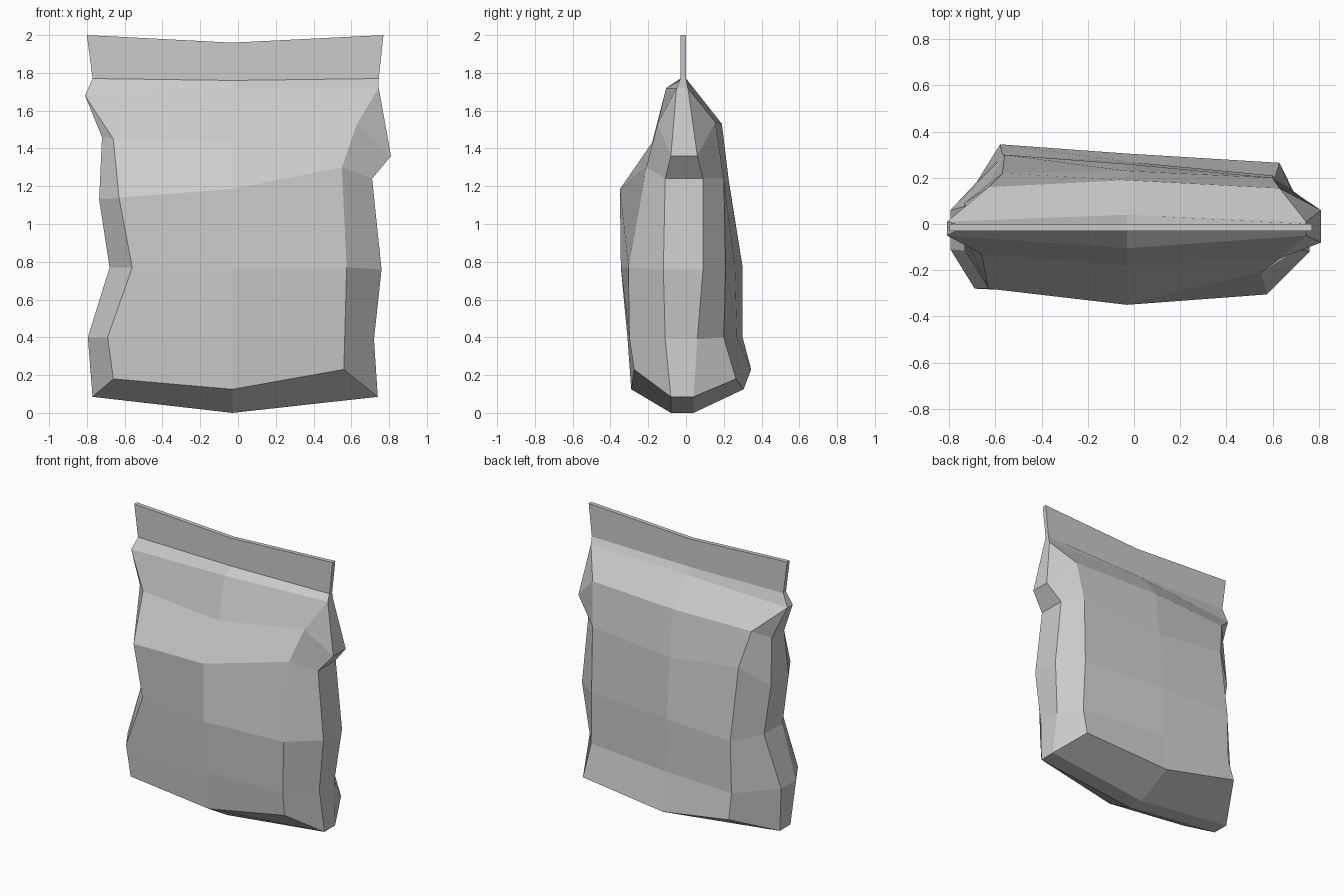
import bpy
import bmesh

default_cube = bpy.data.objects.get("Cube")
if default_cube:
    bpy.data.objects.remove(default_cube, do_unlink=True)


def flat_material(name, value):
    """Make a plain grey material."""
    mat = bpy.data.materials.new(name)
    mat.use_nodes = True
    colour = (value, value, value, 1)
    mat.diffuse_color = colour
    shader = next(n for n in mat.node_tree.nodes if n.type == "BSDF_PRINCIPLED")
    shader.inputs["Base Color"].default_value = colour
    shader.inputs["Roughness"].default_value = 0.8
    return mat


# Crumpled side outlines, listed from the base to the sealed top (x, z)
left_edge = [(.74, .085), (.72, .39), (.76, .76), (.71, 1.24),
             (.81, 1.36), (.745, 1.72), (.745, 1.77), (.77, 2)]
right_edge = [(-.77, .085), (-.795, .4), (-.68, .77), (-.735, 1.13),
              (-.72, 1.46), (-.81, 1.68), (-.77, 1.77), (-.8, 2)]

# Depth of the narrow side strips, front and back
edge_front = [-.08, -.11, -.12, -.11, -.08, -.05, -.03, -.03]
edge_back = [.04, .06, .09, .09, .06, .01, 0, 0]

# Vertical creases where the broad panels meet the sides (x, y, z)
front_left_crease = [(.56, -.275, .23), (.565, -.3, .4), (.575, -.305, .77),
                     (.55, -.21, 1.3), (.63, -.15, 1.53)]
front_right_crease = [(-.66, -.27, .18), (-.69, -.28, .4), (-.56, -.28, .77),
                      (-.63, -.28, 1.14), (-.66, -.13, 1.45)]
back_left_crease = [(.63, .265, .18), (.61, .2, .4), (.6, .21, .77),
                    (.6, .2, 1.24), (.63, .155, 1.54)]
back_right_crease = [(-.58, .345, .23), (-.57, .3, .4), (-.56, .3, .77),
                     (-.57, .22, 1.27), (-.63, .16, 1.52)]

# Centre lines of the front and back panels (y, z)
front_centre = [(-.08, 0), (-.29, .125), (-.31, .4), (-.345, .77), (-.35, 1.185),
                (-.18, 1.43), (-.105, 1.72), (-.03, 1.76), (-.03, 1.96)]
back_centre = [(.04, 0), (.305, .125), (.27, .4), (.26, .77), (.23, 1.2),
               (.19, 1.53), (.04, 1.72), (0, 1.76), (0, 1.96)]


def side_column(edge, depths):
    """Side strip column; its base point serves both lowest rings."""
    column = [(x, y, z) for (x, z), y in zip(edge, depths)]
    return column[:1] + column


def crease_column(crease, side):
    """Crease column that runs into the side at the base and the seal."""
    return side[:1] + crease + side[len(crease) + 1:]


def centre_column(profile):
    return [(-.03, y, z) for y, z in profile]


left_front = side_column(left_edge, edge_front)
left_back = side_column(left_edge, edge_back)
right_front = side_column(right_edge, edge_front)
right_back = side_column(right_edge, edge_back)

# Columns in order around the bag
columns = [
    left_front,
    crease_column(front_left_crease, left_front),
    centre_column(front_centre),
    crease_column(front_right_crease, right_front),
    right_front,
    right_back,
    crease_column(back_right_crease, right_back),
    centre_column(back_centre),
    crease_column(back_left_crease, left_back),
    left_back,
]

# Skin the columns, then close the base and the top of the seal
bm = bmesh.new()
grid = [[bm.verts.new(p) for p in column] for column in columns]
count = len(grid)
for i, column in enumerate(grid):
    following = grid[(i + 1) % count]
    for r in range(len(column) - 1):
        bm.faces.new((column[r], following[r], following[r + 1], column[r + 1]))
for r in (0, -1):
    ring = [column[r] for column in grid]
    bm.faces.new(ring[:3] + ring[7:])
    bm.faces.new(ring[2:8])

# Weld the creases into the sides where they meet
bmesh.ops.remove_doubles(bm, verts=bm.verts, dist=0.0005)
bmesh.ops.dissolve_degenerate(bm, edges=bm.edges, dist=0.0005)
bmesh.ops.recalc_face_normals(bm, faces=bm.faces)

mesh = bpy.data.meshes.new("sealed_bag")
bm.to_mesh(mesh)
bm.free()
mesh.materials.append(flat_material("light grey", 0.6))
bag = bpy.data.objects.new("sealed_bag", mesh)
bpy.context.collection.objects.link(bag)
